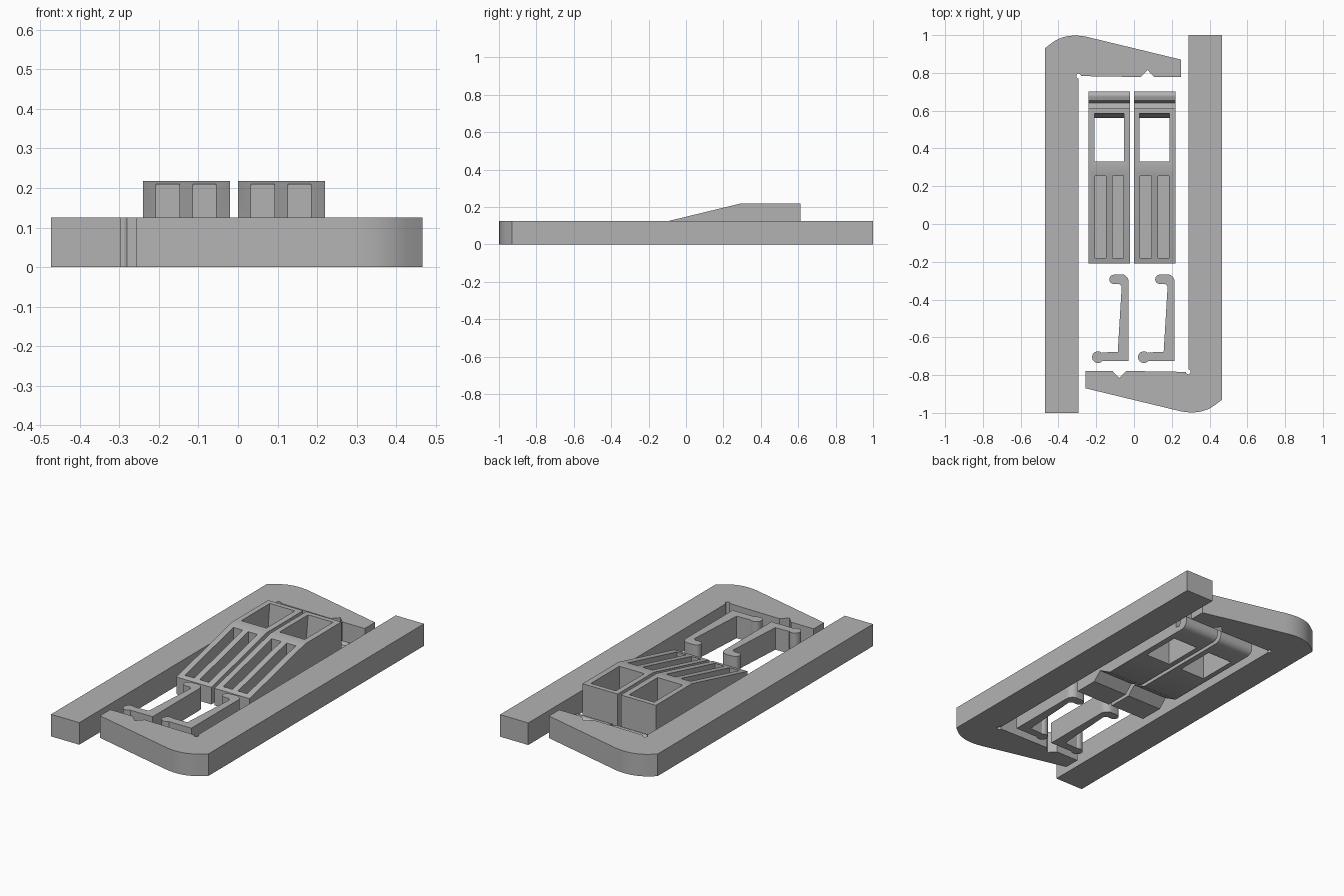
import bpy
import bmesh
from math import cos, sin, radians
from mathutils import Vector

if "Cube" in bpy.data.objects:
    bpy.data.objects.remove(bpy.data.objects["Cube"], do_unlink=True)

grey = bpy.data.materials.new("plain_grey")
grey.use_nodes = True
colour = (0.45, 0.45, 0.45, 1)
grey.diffuse_color = colour
grey.node_tree.nodes["Principled BSDF"].inputs["Base Color"].default_value = colour

HEIGHT = 0.125


def arc(cx, cy, r, start, end, steps=10):
    angles = [radians(start + (end - start) * i / steps) for i in range(steps + 1)]
    return [(cx + r * cos(a), cy + r * sin(a)) for a in angles]


def curve(a, b, c, steps=10):
    """Quadratic bend from a to c, pulled towards b."""
    a, b, c = Vector(a), Vector(b), Vector(c)
    ts = [i / steps for i in range(steps + 1)]
    return [tuple(a * (1 - t) ** 2 + b * 2 * t * (1 - t) + c * t * t) for t in ts]


def prism(name, corners, depth):
    """Extrude a closed outline; corners are 3D points, depth is a vector."""
    bm = bmesh.new()
    face = bm.faces.new([bm.verts.new(p) for p in corners])
    result = bmesh.ops.extrude_face_region(bm, geom=[face])
    moved = [v for v in result["geom"] if isinstance(v, bmesh.types.BMVert)]
    bmesh.ops.translate(bm, verts=moved, vec=depth)
    bmesh.ops.recalc_face_normals(bm, faces=bm.faces)
    mesh = bpy.data.meshes.new(name)
    bm.to_mesh(mesh)
    bm.free()
    mesh.materials.append(grey)
    obj = bpy.data.objects.new(name, mesh)
    bpy.context.collection.objects.link(obj)
    return obj


def plan_prism(name, outline):
    return prism(name, [(x, y, 0) for x, y in outline], (0, 0, HEIGHT))


def side_prism(name, profile, x0, x1):
    return prism(name, [(x0, y, z) for y, z in profile], (x1 - x0, 0, 0))


def cut(obj, cutters):
    for cutter in cutters:
        mod = obj.modifiers.new("opening", "BOOLEAN")
        mod.operation = "DIFFERENCE"
        mod.solver = "EXACT"
        mod.object = cutter
    bpy.context.view_layer.update()
    graph = bpy.context.evaluated_depsgraph_get()
    mesh = bpy.data.meshes.new_from_object(obj.evaluated_get(graph))
    obj.modifiers.clear()
    obj.data = mesh
    for cutter in cutters:
        bpy.data.objects.remove(cutter, do_unlink=True)


def smooth(obj):
    bpy.ops.object.select_all(action="DESELECT")
    obj.select_set(True)
    bpy.context.view_layer.objects.active = obj
    bpy.ops.object.shade_smooth_by_angle(angle=radians(30))


# Two L-shaped arms, one turned half a turn from the other
arm = [(-0.472, -1), (-0.295, -1), (-0.295, 0.77)]
arm += arc(-0.293, 0.783, 0.013, 270, 0, 8)[1:]
arm += [(0.035, 0.778), (0.072, 0.815), (0.108, 0.778), (0.25, 0.778), (0.25, 0.87)]
arm += curve((-0.23, 0.986), (-0.35, 1.018), (-0.43, 0.962))
arm += [(-0.472, 0.93)]
smooth(plan_prism("back_arm", arm))
smooth(plan_prism("front_arm", [(-x - 0.006, -y) for x, y in arm]))

# Wedge sliders: ramp on top, hooked lip at the back, notch underneath
wedge = [(-0.21, 0), (-0.21, 0.097), (0.29, 0.218), (0.612, 0.218),
         (0.612, 0.035), (0.64, 0.03), (0.655, 0.065)]
wedge += arc(0.68, 0.05, 0.022, 120, 0, 6)
wedge += arc(0.662, 0.04, 0.04, 0, -90, 6)
wedge += [(0.06, 0), (-0.02, 0.045), (-0.07, 0)]
window = [(0.33, -0.05), (0.56, -0.05), (0.56, 0), (0.585, 0.22), (0.585, 0.3), (0.33, 0.3)]
slot = [(-0.18, 0.06), (0.255, 0.06), (0.255, 0.3), (-0.18, 0.3)]
for side, x in (("right", -0.24), ("left", 0.0)):
    slider = side_prism(side + "_wedge_slider", wedge, x, x + 0.22)
    cut(slider, [side_prism("window_cutter", window, x + 0.03, x + 0.187),
                 side_prism("outer_slot_cutter", slot, x + 0.033, x + 0.092),
                 side_prism("inner_slot_cutter", slot, x + 0.126, x + 0.184)])
    smooth(slider)

# Spring clips: a hook at the back, a ball foot at the front
clip = [(0.215, -0.725), (0.215, -0.31)]
clip += arc(0.175, -0.306, 0.04, 0, 90, 8)
clip += arc(0.137, -0.293, 0.025, 90, 270, 8)
clip += [(0.165, -0.318), (0.178, -0.33), (0.157, -0.677), (0.073, -0.68)]
clip += arc(0.052, -0.705, 0.031, 45, 320, 14)
for side, shift in (("right", -0.243), ("left", 0.0)):
    smooth(plan_prism(side + "_spring_clip", [(x + shift, y) for x, y in clip]))
